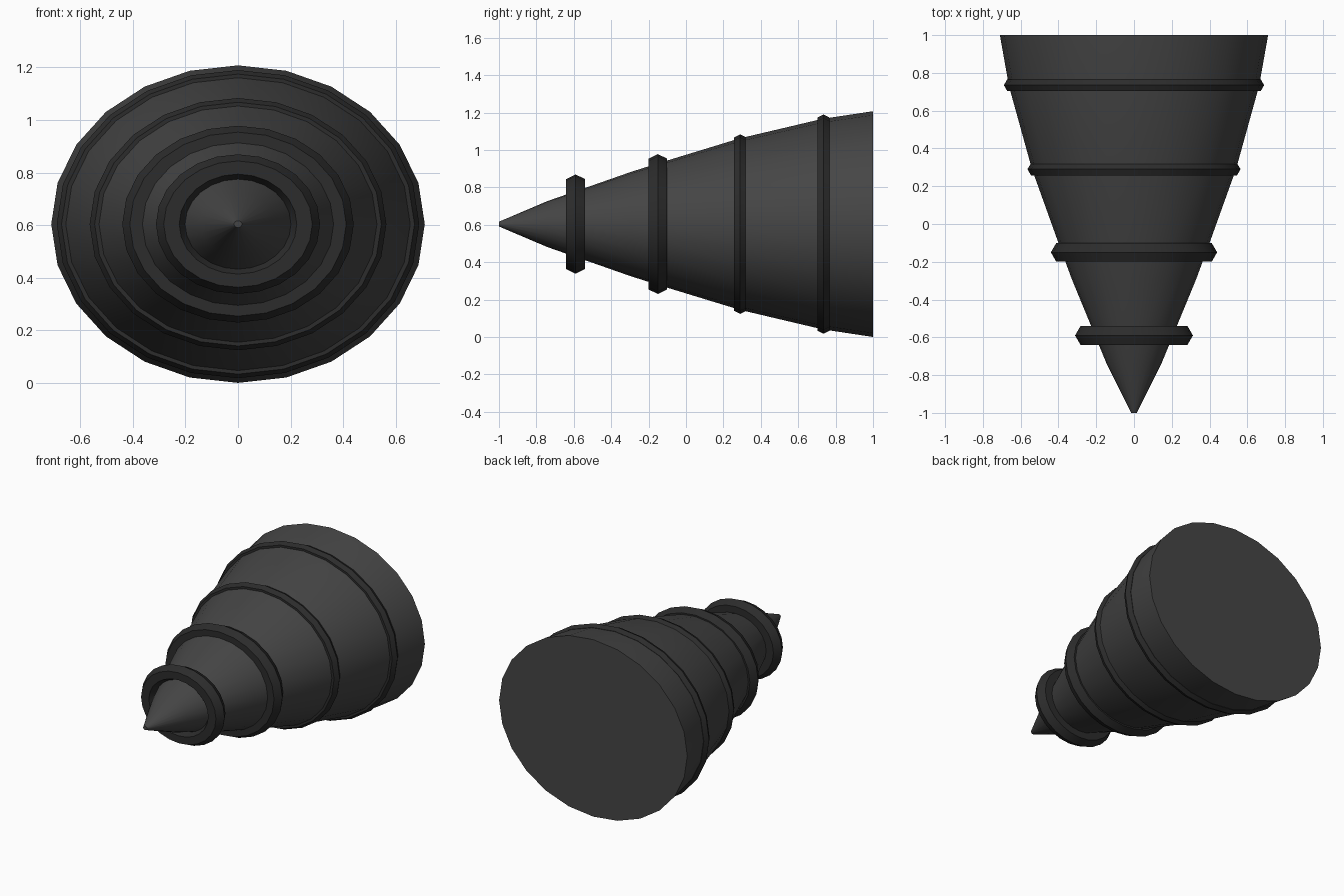
import bpy, bmesh, math

if "Cube" in bpy.data.objects:
    bpy.data.objects.remove(bpy.data.objects["Cube"])

SIDES = 24
RATIO = 0.85      # height of the oval section relative to its width
CENTRE_Z = 0.604


def material(name, value):
    m = bpy.data.materials.new(name)
    m.diffuse_color = (value, value, value, 1)
    m.use_nodes = True
    m.node_tree.nodes["Principled BSDF"].inputs["Base Color"].default_value = m.diffuse_color
    return m


def lathe(name, profile, mat, closed):
    """Sweep (y, radius) points round the y axis with an oval section."""
    bm = bmesh.new()
    loops = []
    for y, r in profile:
        loops.append([bm.verts.new((r * math.sin(a), y, CENTRE_Z + RATIO * r * math.cos(a)))
                      for a in (2 * math.pi * i / SIDES for i in range(SIDES))])
    pairs = list(zip(loops, loops[1:]))
    if closed:
        pairs.append((loops[-1], loops[0]))
    else:
        bm.faces.new(loops[0])
        bm.faces.new(loops[-1])
    for a, b in pairs:
        for i in range(SIDES):
            j = (i + 1) % SIDES
            bm.faces.new((a[i], a[j], b[j], b[i]))
    bmesh.ops.recalc_face_normals(bm, faces=bm.faces)
    mesh = bpy.data.meshes.new(name)
    bm.to_mesh(mesh)
    bm.free()
    mesh.materials.append(mat)
    ob = bpy.data.objects.new(name, mesh)
    bpy.context.collection.objects.link(ob)
    bpy.ops.object.select_all(action='DESELECT')
    ob.select_set(True)
    bpy.context.view_layer.objects.active = ob
    bpy.ops.object.shade_smooth_by_angle(angle=math.radians(30))
    return ob


grey = material("dark grey", 0.06)
black = material("charcoal", 0.025)

# Tapered body, pointed at the front
lathe("cone_body", [(-1, 0.015), (-0.74, 0.145), (-0.54, 0.227), (-0.29, 0.33),
                    (-0.1, 0.40), (0.29, 0.54), (0.73, 0.662), (1, 0.71)], grey, False)

# Hexagonal-section rings: position, outer radius, thickness
for n, (y, outer, t) in enumerate([(-0.59, 0.312, 0.059), (-0.15, 0.44, 0.057),
                                   (0.29, 0.564, 0.038), (0.735, 0.689, 0.036)], 1):
    section = [(y + t * math.sin(k * math.pi / 3), outer - t + t * math.cos(k * math.pi / 3))
               for k in range(6)]
    lathe(f"ring_{n}", section, black, True)
